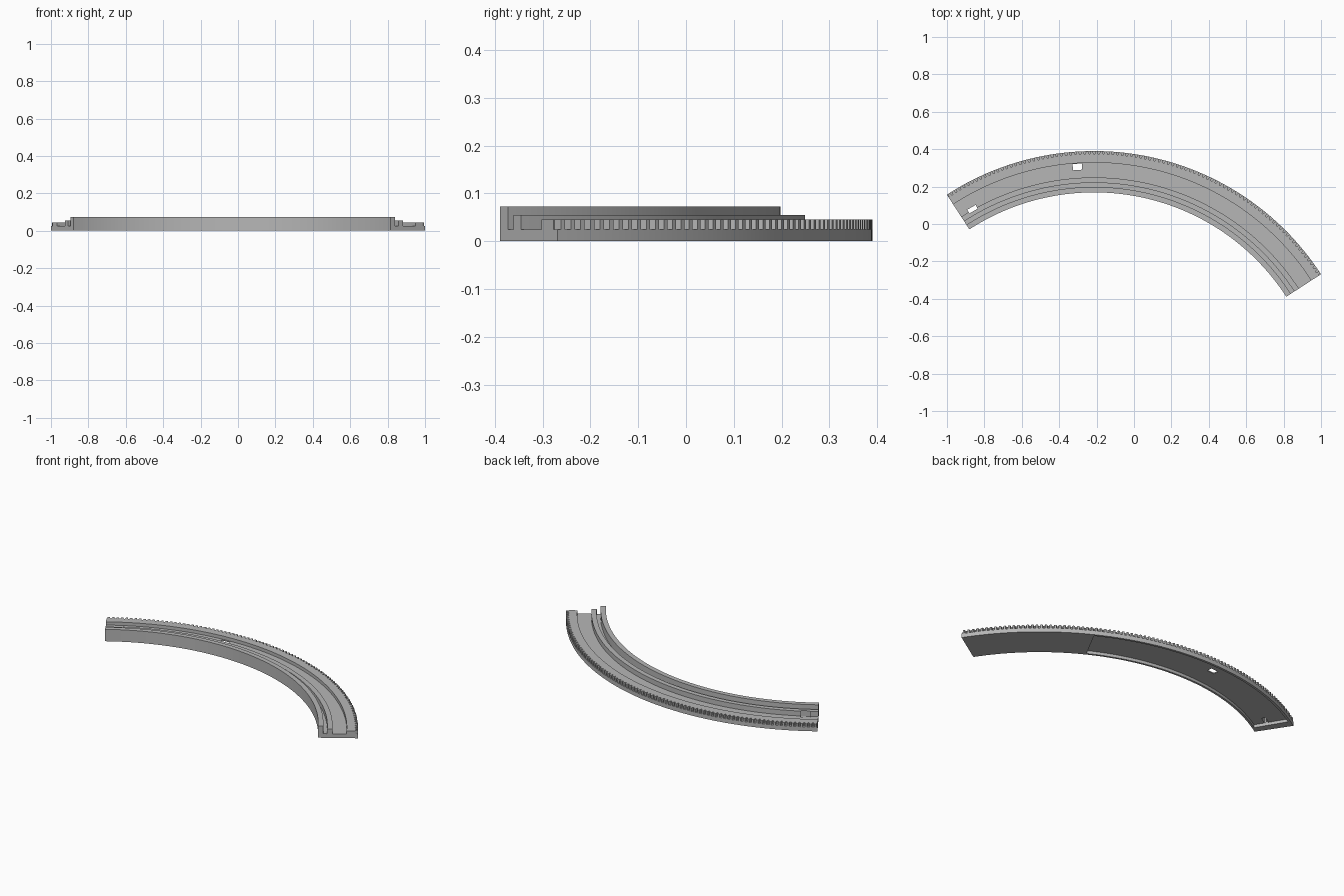
import bpy, bmesh, math

if "Cube" in bpy.data.objects:
    bpy.data.objects.remove(bpy.data.objects["Cube"])

CX, CY = -0.213, -1.056          # centre of the arc
A0, A1 = 33.0, 123.0             # quarter turn, degrees

grey = bpy.data.materials.new("plain grey")
grey.diffuse_color = (0.47, 0.47, 0.47, 1)
grey.use_nodes = True
grey.node_tree.nodes["Principled BSDF"].inputs["Base Color"].default_value = grey.diffuse_color


def polar(r, deg, z):
    a = math.radians(deg)
    return (CX + r * math.cos(a), CY + r * math.sin(a), z)


def finish(bm, name):
    bmesh.ops.recalc_face_normals(bm, faces=bm.faces)
    me = bpy.data.meshes.new(name)
    bm.to_mesh(me)
    bm.free()
    me.materials.append(grey)
    ob = bpy.data.objects.new(name, me)
    bpy.context.collection.objects.link(ob)
    return ob


def sweep(name, profile, a0, a1, steps):
    """Sweep a closed (radius, height) profile along the arc."""
    bm = bmesh.new()
    rings = [[bm.verts.new(polar(r, a0 + (a1 - a0) * i / steps, z)) for r, z in profile]
             for i in range(steps + 1)]
    n = len(profile)
    for p, q in zip(rings, rings[1:]):
        for j in range(n):
            k = (j + 1) % n
            bm.faces.new((p[j], p[k], q[k], q[j]))
    bm.faces.new(rings[0])
    bm.faces.new(rings[-1])
    return finish(bm, name)


def block(r0, r1, z0, z1):
    return [(r0, z0), (r1, z0), (r1, z1), (r0, z1)]


# Curved body: inner wall, narrow groove, middle ridge, wide groove, outer rail, ledge
profile = [(1.225, 0), (1.446, 0), (1.446, 0.025), (1.430, 0.025), (1.430, 0.045),
           (1.384, 0.045), (1.384, 0.025), (1.305, 0.025), (1.305, 0.055),
           (1.276, 0.055), (1.276, 0.025), (1.254, 0.025), (1.254, 0.073), (1.225, 0.073)]
body = sweep("curved_track", profile, A0, A1, 60)

# Underside recess and the two slots through the floor
cutters = [
    sweep("recess_cutter", block(1.237, 1.432, -0.02, 0.018), 62, 121, 40),
    sweep("rear_slot_cutter", block(1.348, 1.381, -0.05, 0.1), 92.7, 94.8, 2),
    sweep("end_slot_cutter", block(1.297, 1.320, -0.05, 0.1), 118.7, 120.95, 2),
]
for c in cutters:
    c.hide_render = True
    mod = body.modifiers.new("cut", "BOOLEAN")
    mod.operation = "DIFFERENCE"
    mod.solver = "EXACT"
    mod.object = c
    bpy.context.view_layer.objects.active = body
    bpy.ops.object.modifier_apply(modifier=mod.name)
for c in cutters:
    bpy.data.objects.remove(c)

bpy.ops.object.select_all(action="DESELECT")
body.select_set(True)
bpy.context.view_layer.objects.active = body
bpy.ops.object.shade_smooth_by_angle(angle=math.radians(30))

# Gear teeth around the outer rail, one per degree
bm = bmesh.new()
for i in range(90):
    mid = A0 + 0.5 + i
    outline = [(1.427, -0.42), (1.446, -0.2), (1.446, 0.2), (1.427, 0.42)]
    low = [bm.verts.new(polar(r, mid + d, 0.024)) for r, d in outline]
    high = [bm.verts.new(polar(r, mid + d, 0.045)) for r, d in outline]
    bm.faces.new(low)
    bm.faces.new(high)
    for j in range(4):
        k = (j + 1) % 4
        bm.faces.new((low[j], low[k], high[k], high[j]))
finish(bm, "gear_teeth")
